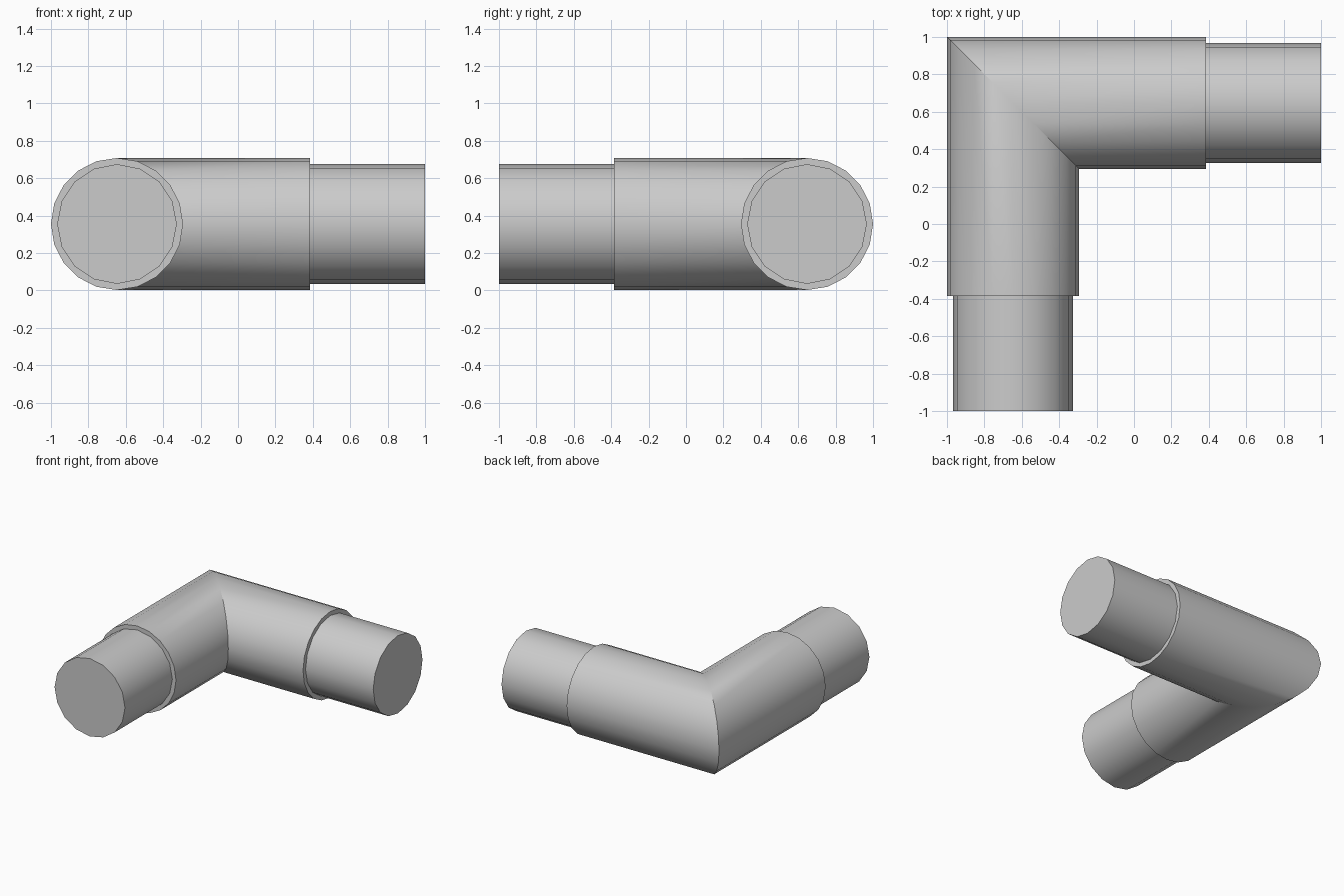
import bpy, bmesh, math

if "Cube" in bpy.data.objects:
    bpy.data.objects.remove(bpy.data.objects["Cube"])

C, Z = 0.647, 0.355            # pipe axis offset and height

grey = bpy.data.materials.new("light_grey")
grey.diffuse_color = (0.6, 0.6, 0.6, 1)
grey.use_nodes = True
grey.node_tree.nodes["Principled BSDF"].inputs["Base Color"].default_value = grey.diffuse_color


def pipe(name, radius, sides, stations):
    """Skin circular rings; each station maps the inward offset u to (x, y)."""
    bm = bmesh.new()
    rings = []
    for place in stations:
        ring = []
        for i in range(sides):
            a = 2 * math.pi * i / sides
            x, y = place(radius * math.cos(a))
            ring.append(bm.verts.new((x, y, Z + radius * math.sin(a))))
        rings.append(ring)
    for r, s in zip(rings, rings[1:]):
        for i in range(sides):
            j = (i + 1) % sides
            bm.faces.new((r[i], r[j], s[j], s[i]))
    bm.faces.new(rings[0])
    bm.faces.new(rings[-1])
    bmesh.ops.recalc_face_normals(bm, faces=bm.faces)
    me = bpy.data.meshes.new(name)
    bm.to_mesh(me)
    bm.free()
    me.materials.append(grey)
    ob = bpy.data.objects.new(name, me)
    bpy.context.collection.objects.link(ob)
    bpy.ops.object.select_all(action='DESELECT')
    ob.select_set(True)
    bpy.context.view_layer.objects.active = ob
    bpy.ops.object.shade_smooth_by_angle(angle=math.radians(30))


def front_leg(y):
    return lambda u: (-C + u, y)


def side_leg(x):
    return lambda u: (x, C - u)


def mitre(u):
    return (-C + u, C - u)


# Mitred elbow body
pipe("elbow_body", 0.353, 20, [front_leg(-0.385), mitre, side_leg(0.385)])

# Narrower plug ends
pipe("front_plug", 0.32, 16, [front_leg(-1), front_leg(-0.384)])
pipe("side_plug", 0.32, 16, [side_leg(0.384), side_leg(1)])
